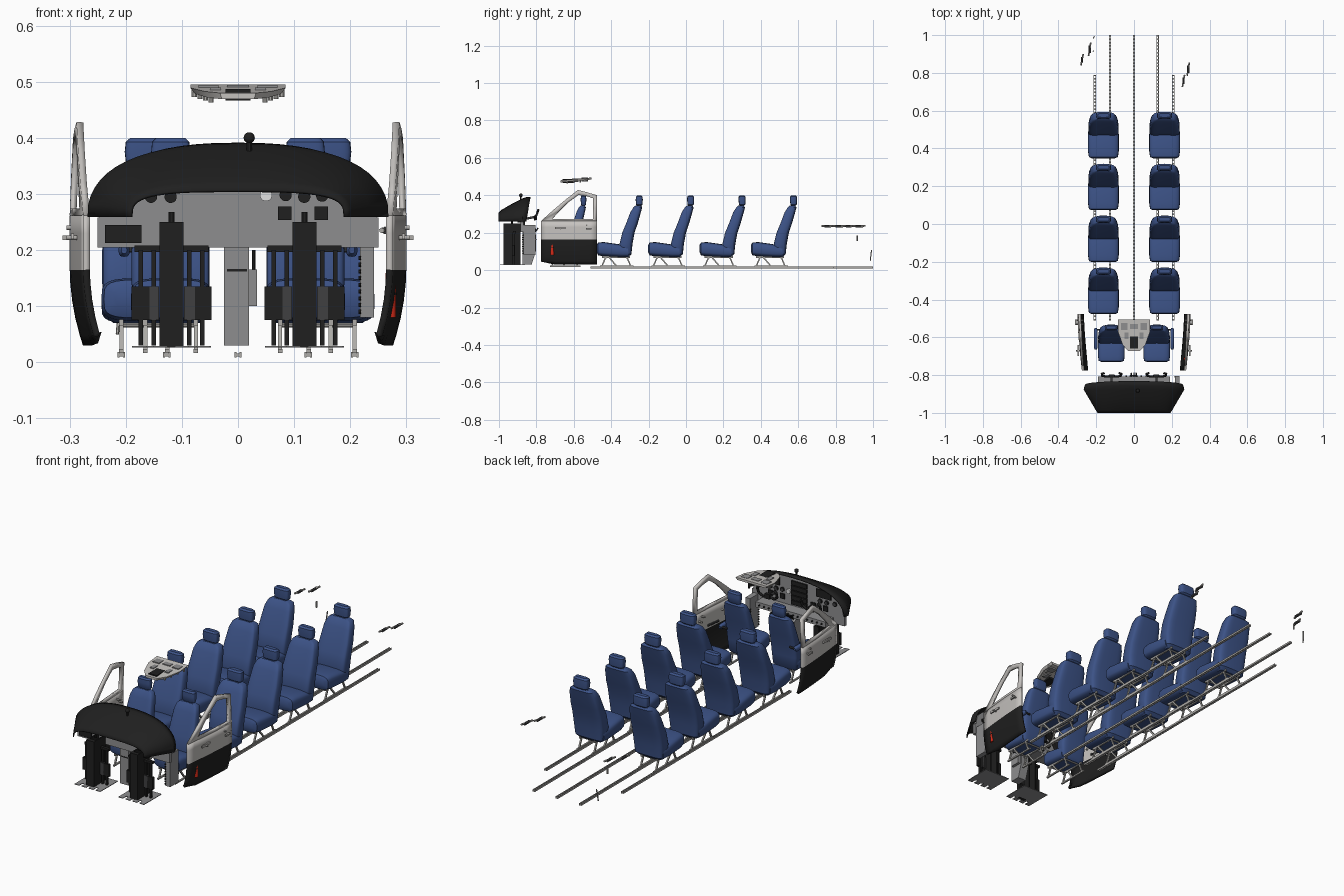
import bpy, bmesh, math
from mathutils import Vector, Matrix

if "Cube" in bpy.data.objects:
    bpy.data.objects.remove(bpy.data.objects["Cube"])

PALETTE = [("seat blue", (0.045, 0.085, 0.24)), ("trim black", (0.014, 0.014, 0.014)),
           ("panel grey", (0.27, 0.27, 0.275)), ("door light grey", (0.56, 0.54, 0.52)),
           ("rail metal", (0.42, 0.41, 0.39)), ("extinguisher red", (0.7, 0.025, 0.01)),
           ("dial white", (0.75, 0.75, 0.75)), ("dark grey", (0.05, 0.05, 0.052))]
MATS = []
for name, c in PALETTE:
    m = bpy.data.materials.new(name)
    m.diffuse_color = (*c, 1)
    m.use_nodes = True
    m.node_tree.nodes["Principled BSDF"].inputs["Base Color"].default_value = m.diffuse_color
    MATS.append(m)
BLUE, BLACK, GREY, LIGHT, METAL, RED, WHITE, DARK = range(8)


def finish(bm, name, solid=0, angle=0.65):
    bmesh.ops.recalc_face_normals(bm, faces=bm.faces[:])
    used = sorted({f.material_index for f in bm.faces})
    for f in bm.faces:
        f.material_index = used.index(f.material_index)
        f.smooth = True
    for e in bm.edges:
        e.smooth = e.calc_face_angle(0) < angle
    me = bpy.data.meshes.new(name)
    bm.to_mesh(me)
    bm.free()
    for i in used:
        me.materials.append(MATS[i])
    ob = bpy.data.objects.new(name, me)
    bpy.context.collection.objects.link(ob)
    if solid:
        md = ob.modifiers.new("thickness", 'SOLIDIFY')
        md.thickness, md.offset = solid, 0
    return ob


def loft(bm, rings, mat, cap=True, closed=True):
    vs = [[bm.verts.new(p) for p in r] for r in rings]
    n = len(vs[0])
    for a, b in zip(vs, vs[1:]):
        for i in range(n if closed else n - 1):
            j = (i + 1) % n
            bm.faces.new((a[i], a[j], b[j], b[i])).material_index = mat
    if cap:
        for r in (vs[0], vs[-1]):
            bm.faces.new(r).material_index = mat


def box(bm, x, y, z, mat):
    loft(bm, [[(x[0], y[0], h), (x[1], y[0], h), (x[1], y[1], h), (x[0], y[1], h)] for h in z], mat)


def rod(bm, a, b, r, mat, n=4, r2=None):
    a, b = Vector(a), Vector(b)
    q = (b - a).to_track_quat('Z', 'Y')
    ring = lambda c, s: [c + q @ Vector((s * math.cos(t), s * math.sin(t), 0))
                         for t in [2 * math.pi * (i + .5) / n for i in range(n)]]
    loft(bm, [ring(a, r), ring(b, r if r2 is None else r2)], mat)


def oval(hu, hv, power=4, n=24):
    """Points of a rounded rectangle."""
    out = []
    for i in range(n):
        c, s = math.cos(2 * math.pi * i / n), math.sin(2 * math.pi * i / n)
        out.append((hu * math.copysign(abs(c) ** (2 / power), c),
                    hv * math.copysign(abs(s) ** (2 / power), s)))
    return out


# Seats
CUSHION = [(-.127, .115, .062, .02), (-.12, .113, .077, .034), (-.09, .112, .0815, .038),
           (0, .103, .0815, .034), (.04, .1, .078, .03)]
BACK = [(.07, .03, .012, .06), (.085, .032, .026, .074), (.14, .03, .034, .08), (.2, .043, .032, .08),
        (.25, .062, .03, .077), (.31, .082, .027, .07), (.336, .094, .022, .06), (.345, .096, .012, .045)]
HEAD = [(.343, .1, .010, .03), (.35, .1, .017, .037), (.375, .1, .019, .04),
        (.393, .1, .018, .038), (.40, .1, .01, .03)]


def seat(name, x, y, sx, sy):
    bm = bmesh.new()
    loft(bm, [[(x + u * sx, y + cy * sy, cz + v) for u, v in oval(hw, hz)]
              for cy, cz, hw, hz in CUSHION], BLUE)
    # side bolsters push the front of the backrest forward
    loft(bm, [[(x + u * sx, y + (cy + v - (.008 * (u / hw) ** 2 if v < 0 else 0)) * sy, z)
               for u, v in oval(hw, hd)] for z, cy, hd, hw in BACK], BLUE)
    loft(bm, [[(x + u * sx, y + (cy + v) * sy, z) for u, v in oval(hw, hd)]
              for z, cy, hd, hw in HEAD], BLUE)
    finish(bm, name)


def seat_frame(name, x, y, half, sy):
    bm = bmesh.new()
    for s in (-1, 1):
        X = x + s * half
        box(bm, (X - .004, X + .004), (y - .11 * sy, y + .07 * sy), (.017, .024), METAL)
        for y0, y1 in ((-.1, -.075), (.055, .03), (-.02, -.07)):
            rod(bm, (X, y + y0 * sy, .02), (X, y + y1 * sy, .078), .005, METAL)
        box(bm, (X - .004, X + .004), (y - .1 * sy, y + .05 * sy), (.066, .076), METAL)
    for yy in (-.078, .032):
        rod(bm, (x - half, y + yy * sy, .066), (x + half, y + yy * sy, .066), .004, METAL, 8)
    finish(bm, name)


for side, s in (("left", -1), ("right", 1)):
    for row in range(4):
        y = -.35 + .275 * row
        seat(f"passenger_seat_{side}_{row}", s * .162, y, 1, 1)
        seat_frame(f"passenger_seat_frame_{side}_{row}", s * .167, y, .041, 1)
    seat(f"pilot_seat_{side}", s * .12, -.628, .87, .8)
    seat_frame(f"pilot_seat_frame_{side}", s * .12, -.628, .045, .9)
    # Armrest beside the pilot
    bm = bmesh.new()
    loft(bm, [[(s * .203 + u, yy, .2 + v) for u, v in oval(h, h * 1.2, 3, 12)]
              for yy, h in ((-.665, .005), (-.655, .01), (-.56, .01), (-.55, .005))], BLUE)
    rod(bm, (s * .17, -.56, .2), (s * .2, -.56, .2), .005, DARK, 8)
    finish(bm, f"armrest_{side}")

# Floor rails with a row of holes
for i, (x, y1) in enumerate(((-.208, .79), (-.127, 1), (0, 1), (.125, 1), (.208, .79))):
    bm = bmesh.new()
    for s in (-1, 1):
        a, b = sorted((x + s * .003, x + s * .0065))
        box(bm, (a, b), (-.51, y1), (.009, .018), METAL)
    n = int((y1 + .51) / .018)
    for k in range(n + 1):
        yy = -.51 + k * (y1 + .503) / n
        box(bm, (x - .003, x + .003), (yy - .0, min(yy + .008, y1)), (.010, .016), METAL)
    finish(bm, f"floor_rail_{i}")

# Cockpit doors


def door_x(y, z):
    x = .294 - .024 * ((-.475 - y) / .3) ** 1.5
    if z < .17:
        x -= .024 * ((.17 - z) / .14) ** 2
    return x - max(0, z - .28) * .05


OUTER = [(-.775, .262), (-.71, .32), (-.645, .375), (-.578, .428), (-.53, .416), (-.476, .40), (-.476, .33), (-.476, .262), (-.6, .262)]
INNER = [(-.715, .274), (-.675, .318), (-.63, .362), (-.575, .402), (-.53, .395), (-.498, .385), (-.496, .33), (-.498, .274), (-.6, .274)]
for side, s in (("left", -1), ("right", 1)):
    bm = bmesh.new()
    rows = [.032, .05, .08, .11, .14, .165, .2, .23, .262]
    cols = [-.775 + .299 * i / 8 for i in range(9)]
    loft(bm, [[(s * door_x(y, z), y, z + (.018 * (1 - i / 2) if z < .04 and i < 2 else 0))
               for i, y in enumerate(cols)] for z in rows], LIGHT, False, False)
    for f in bm.faces:
        if f.calc_center_median().z < .165:
            f.material_index = BLACK
    finish(bm, f"door_{side}", .012)
    bm = bmesh.new()
    loft(bm, [[(s * door_x(y, z), y, z) for y, z in p] for p in (OUTER, INNER)], LIGHT, False)
    finish(bm, f"door_window_frame_{side}", .012)
    bm = bmesh.new()
    for y, z in ((-.67, .222), (-.51, .222), (-.53, .24)):
        rod(bm, (s * .268, y, z), (s * .306, y, z), .004, METAL, 10)
    box(bm, sorted((s * .292, s * .298)), (-.70, -.64), (.22, .23), LIGHT)
    box(bm, sorted((s * .305, s * .313)), (-.535, -.505), (.218, .226), METAL)
    rod(bm, (s * .282, -.57, .18), (s * .272, -.64, .18), .005, DARK, 8)
    finish(bm, f"door_handle_{side}")

# Glareshield: open arches lofted from nose to pilot edge
bm = bmesh.new()
rings = []
for y, hw, zt, p in ((-1, .19, .305, 3.4), (-.985, .2, .32, 3.1), (-.93, .232, .352, 2.8),
                     (-.875, .266, .38, 2.5), (-.855, .265, .387, 2.45), (-.832, .258, .389, 2.4)):
    arch = []
    for i in range(29):
        c, sn = math.cos(math.pi * i / 28), max(0, math.sin(math.pi * i / 28))
        k = sn ** (2 / p)
        arch.append((hw * math.copysign(abs(c) ** (2 / p), c), y - (.022 * (1 - k) if y > -.86 else 0),
                     .259 + (zt - .259) * k))
    rings.append(arch)
loft(bm, rings, BLACK, False, False)
finish(bm, "glareshield", .005)

# Instrument panel
bm = bmesh.new()
arch = [(.242 * math.copysign(abs(math.cos(t)) ** .8, math.cos(t)), .26 + .115 * math.sin(t) ** .8)
        for t in [math.pi * i / 20 for i in range(21)]]
prof = [(-.25, .205), (.25, .205), (.25, .258)] + arch + [(-.25, .258)]
loft(bm, [[(x, y, z) for x, z in prof] for y in (-.885, -.868)], GREY)
box(bm, (-.19, .19), (-.87, -.808), (.205, .232), GREY)
finish(bm, "instrument_panel")

bm = bmesh.new()
for x, z in ((-.2, .3), (-.155, .295), (-.12, .295), (.085, .298), (.118, .295), (.15, .297), (.2, .29)):
    rod(bm, (x, -.905, z), (x, -.862, z), .011, BLACK, 16)
    rod(bm, (x, -.862, z), (x, -.861, z), .007, DARK, 16)
for x, z in ((.083, .266), (.148, .266), (-.083, .266), (-.15, .266)):
    box(bm, (x - .012, x + .012), (-.9 if x > 0 else -.88, -.861), (z - .012, z + .012), BLACK)
rod(bm, (.05, -.9, .298), (.05, -.86, .298), .011, WHITE, 16)
for x0, x1 in ((-.18, -.1), (.1, .18)):
    box(bm, (x0, x1), (-.87, -.862), (.314, .352), BLACK)
for k in range(5):
    box(bm, (-.05, .035), (-.87, -.861), (.24 + k * .024, .26 + k * .024), BLACK)
box(bm, (-.237, -.172), (-.89, -.88), (.213, .245), BLACK)
for k in range(14):
    rod(bm, (-.17 + k * .026, -.81, .219), (-.17 + k * .026, -.802, .219), .004, BLACK, 8)
finish(bm, "instruments")

# Magnetic compass
bm = bmesh.new()
bmesh.ops.create_uvsphere(bm, u_segments=16, v_segments=10, radius=.01,
                          matrix=Matrix.Translation((.02, -.883, .4)))
rod(bm, (.02, -.883, .375), (.02, -.883, .395), .005, BLACK, 8)
for f in bm.faces:
    f.material_index = BLACK
finish(bm, "compass")

# Centre pedestal and breaker side panel
bm = bmesh.new()
side = [(-.875, .03), (-.825, .03), (-.803, .1), (-.803, .19), (-.83, .21), (-.875, .21)]
loft(bm, [[(x, y, z) for y, z in side] for x in (-.025, .02)], GREY)
box(bm, (-.02, .016), (-.877, -.80), (.162, .166), BLACK)
box(bm, (.02, .034), (-.86, -.81), (.1, .165), GREY)
rod(bm, (.028, -.85, .165), (.028, -.85, .2), .003, BLACK, 8)
for x in (-.014, 0, .011):
    rod(bm, (x, -.81, .2), (x, -.79, .225), .004, BLACK, 8)
finish(bm, "centre_pedestal")
bm = bmesh.new()
box(bm, (.217, .242), (-.87, -.805), (.08, .24), GREY)
for k in range(9):
    for y in (-.872, -.808):
        rod(bm, (.219, y, .09 + k * .012), (.215, y, .09 + k * .012), .004, BLACK, 8)
finish(bm, "breaker_panel")

# Pedals, columns, yokes and footwell plates
for side, s in (("left", -1), ("right", 1)):
    c = s * .1185
    bm = bmesh.new()
    box(bm, (c - .021, c + .021), (-.975, -.955), (.026, .25), BLACK)
    for d in (-.018, .018):
        box(bm, (c + d - .003, c + d + .003), (-.955, -.885), (.03, .25), BLACK)
    box(bm, (c - .066, c + .066), (-.925, -.91), (.197, .208), BLACK)
    rod(bm, (c, -.93, .25), (c, -.93, .268), .006, BLACK, 8)
    for d in (-.055, -.032, .032, .055):
        w = .016 if abs(d) > .04 else .01
        box(bm, (c + d - w, c + d + w), (-.93, -.918), (.075, .135), BLACK if w > .012 else DARK)
        box(bm, (c + d - .004, c + d + .004), (-.928, -.915), (.03, .2), BLACK)
    finish(bm, f"rudder_pedals_{side}")
    bm = bmesh.new()
    box(bm, (c - .07, c + .07), (-.97, -.86), (.026, .029), GREY)
    for k in range(4):
        box(bm, (c - .07 + k * .038, c - .045 + k * .038), (-.995, -.97), (.026, .029), GREY)
    finish(bm, f"footwell_plate_{side}")
    bm = bmesh.new()
    rod(bm, (c, -.87, .272), (c, -.805, .285), .006, DARK, 10)
    pts = [(-.04, .322), (-.052, .312), (-.05, .285), (-.03, .27), (0, .28),
           (.03, .27), (.05, .285), (.052, .312), (.04, .322)]
    for (a, za), (b, zb) in zip(pts, pts[1:]):
        rod(bm, (c + a, -.808 + (za - .27) * .35, za), (c + b, -.808 + (zb - .27) * .35, zb), .006, BLACK, 10)
    box(bm, (c - .014, c + .014), (-.812, -.796), (.268, .292), BLACK)
    finish(bm, f"control_yoke_{side}")

# Fire extinguisher
bm = bmesh.new()
rod(bm, (.272, -.715, .08), (.272, -.715, .158), .0095, RED, 16)
rod(bm, (.272, -.715, .158), (.272, -.715, .17), .0095, RED, 16, .004)
rod(bm, (.272, -.715, .17), (.275, -.715, .182), .004, RED, 8)
rod(bm, (.272, -.715, .12), (.272, -.715, .124), .0105, BLACK, 16)
finish(bm, "fire_extinguisher")

# Overhead panel, tilted up to the rear
bm = bmesh.new()
half = [(.085, -.505), (.085, -.57), (.06, -.64), (.032, -.672)]
out = half + [(-x, y) for x, y in reversed(half)]
zed = lambda y: .492 + (y + .505) * .09
loft(bm, [[(x * k, y, zed(y) + h) for x, y in out] for h, k in ((-.008, .9), (.003, 1))], LIGHT)
for x0, x1, y0, y1 in ((-.07, -.035, -.56, -.525), (.035, .07, -.56, -.525), (-.05, -.03, -.61, -.575),
                       (.03, .05, -.61, -.575), (-.022, .022, -.66, -.595), (-.02, .02, -.555, -.53)):
    z = zed((y0 + y1) / 2)
    box(bm, (x0, x1), (y0, y1), (z - .014, z + .006), BLACK if y0 < -.65 else GREY)
for s in (-1, 1):
    for k in range(4):
        y = -.53 - k * .035
        rod(bm, (s * (.078 - k * .01), y, zed(y)), (s * (.078 - k * .01), y, zed(y) - .017), .005, METAL, 8)
finish(bm, "overhead_panel")

# Small loose handles at the cabin rear
bm = bmesh.new()
for x, y0, y1 in ((-.275, .84, .9), (-.235, .89, .96), (.262, .725, .79), (.287, .785, .855)):
    rod(bm, (x - .006, y0, .235), (x + .006, y1, .237), .005, METAL, 6)
    rod(bm, (x, y0 + .015, .235), (x, y1 - .015, .235), .007, DARK, 6)
rod(bm, (-.215, .915, .155), (-.215, .915, .185), .004, METAL, 6)
rod(bm, (-.215, .985, .05), (-.21, .992, .108), .003, METAL, 6)
finish(bm, "rear_handles")
